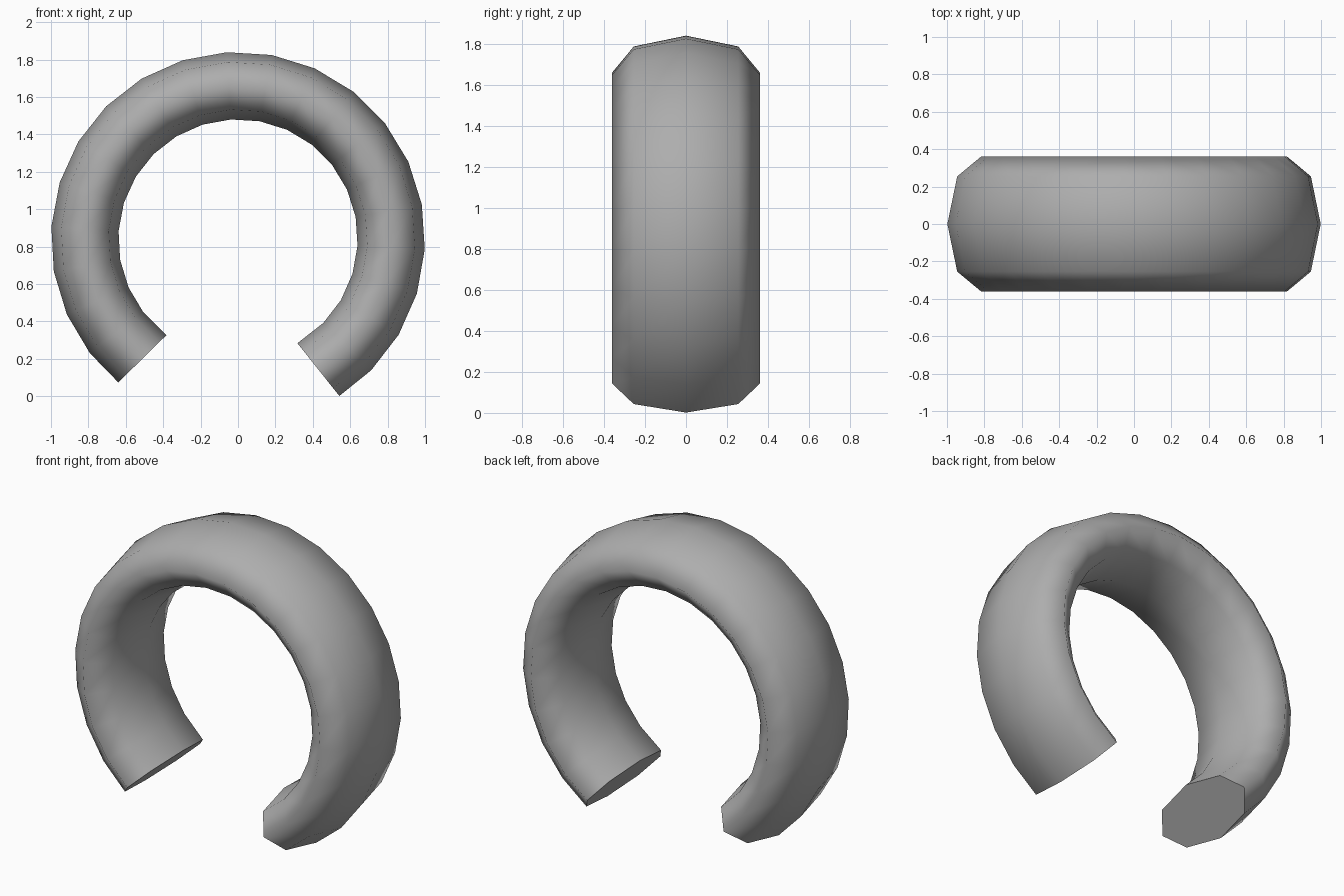
import bpy, bmesh
from math import sin, cos, radians, tau

if "Cube" in bpy.data.objects:
    bpy.data.objects.remove(bpy.data.objects["Cube"])

CZ, R = 0.841, 0.82            # arc centre height and centreline radius
HALF_R, HALF_Y = 0.18, 0.36    # half thickness and half width of the section
START, END, SEGS, SIDES = -58.4, 231.4, 21, 8

bm = bmesh.new()
step = (END - START) / SEGS

# Octagonal oval section swept along the open arc
rings = []
for i in range(SEGS + 1):
    a = radians(START + step * i)
    # end sections sit square to the last segment of the path
    tilt = step / 2 if i == 0 else -step / 2 if i == SEGS else 0
    t = a + radians(tilt)
    ring = []
    for j in range(SIDES):
        u = tau * j / SIDES
        d = HALF_R * cos(u)
        ring.append(bm.verts.new((R * cos(a) + d * cos(t), HALF_Y * sin(u),
                                  CZ + R * sin(a) + d * sin(t))))
    rings.append(ring)

for r0, r1 in zip(rings, rings[1:]):
    for j in range(SIDES):
        k = (j + 1) % SIDES
        bm.faces.new((r0[j], r0[k], r1[k], r1[j])).smooth = True

# Flat end caps
caps = [bm.faces.new(rings[0]), bm.faces.new(rings[-1])]
bmesh.ops.recalc_face_normals(bm, faces=bm.faces[:])
for cap in caps:
    for e in cap.edges:
        e.smooth = False

mesh = bpy.data.meshes.new("open_ring")
bm.to_mesh(mesh)
bm.free()

# Dark grey surface
grey = bpy.data.materials.new("dark_grey")
grey.diffuse_color = (0.42, 0.42, 0.42, 1)
grey.use_nodes = True
grey.node_tree.nodes["Principled BSDF"].inputs["Base Color"].default_value = grey.diffuse_color
mesh.materials.append(grey)
bpy.context.collection.objects.link(bpy.data.objects.new("open_ring", mesh))
